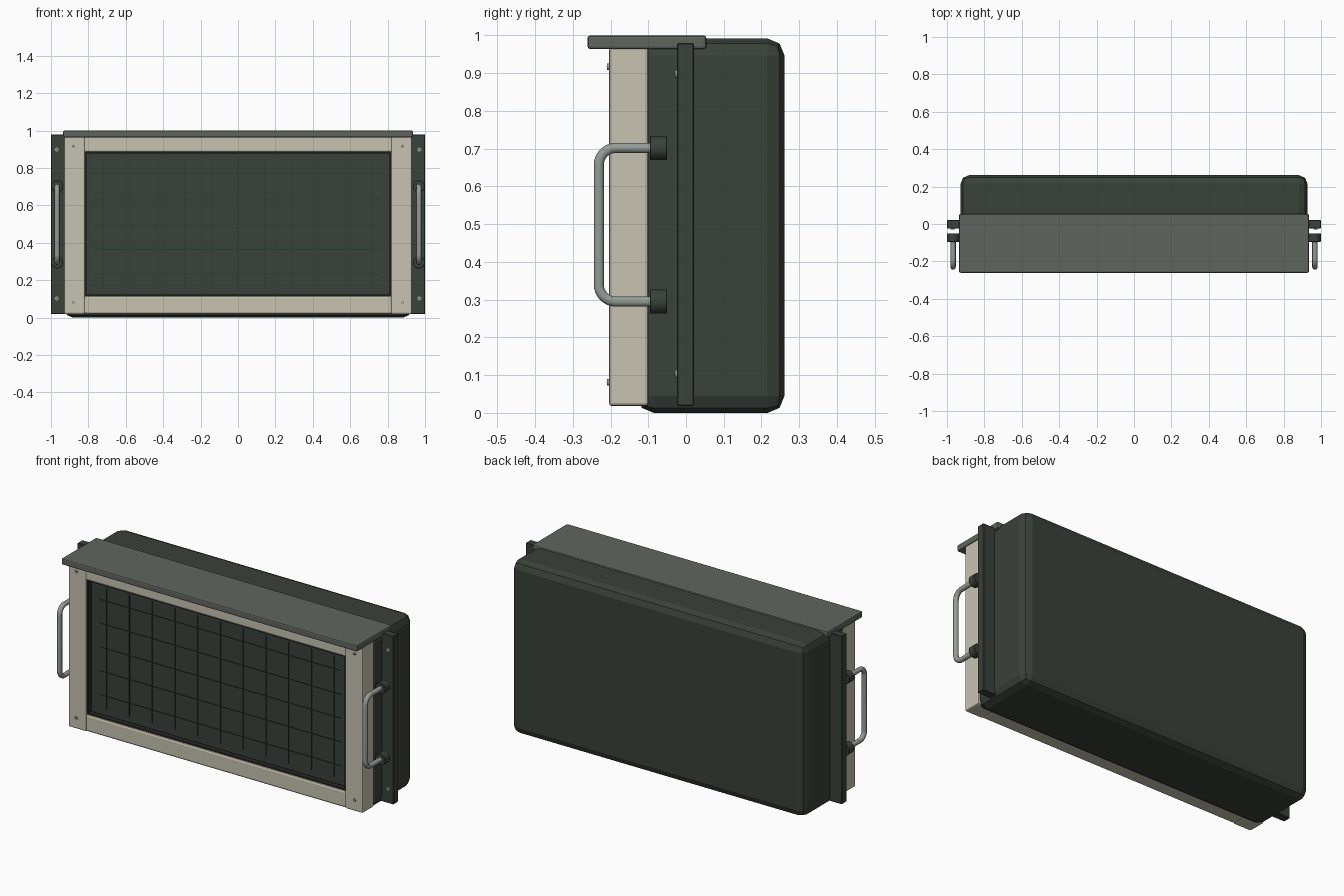
import bpy
import math
from mathutils import Vector

cube = bpy.data.objects.get("Cube")
if cube:
    bpy.data.objects.remove(cube, do_unlink=True)


def make_material(name, rgb):
    mat = bpy.data.materials.new(name)
    mat.use_nodes = True
    color = (*rgb, 1.0)
    mat.diffuse_color = color
    mat.node_tree.nodes["Principled BSDF"].inputs["Base Color"].default_value = color
    return mat


HOUSING = make_material("dark green housing", (0.042, 0.052, 0.042))
FRAME = make_material("warm beige frame", (0.57, 0.55, 0.44))
VISOR = make_material("grey green visor", (0.115, 0.13, 0.113))
STEEL = make_material("brushed steel", (0.3, 0.34, 0.31))
GLASS = make_material("dark screen", (0.042, 0.053, 0.042))
GRID = make_material("deep green grid", (0.016, 0.045, 0.03))
RUBBER = make_material("black gasket", (0.02, 0.022, 0.02))


def finish(obj, name, mat, bevel=0.0, segments=2):
    obj.name = name
    obj.data.materials.append(mat)
    if bevel:
        mod = obj.modifiers.new("soft_edges", "BEVEL")
        mod.width = bevel
        mod.segments = segments
    return obj


def box(name, mat, x, y, z, bevel=0.0, segments=2):
    """Box given by its (low, high) range on each axis."""
    bpy.ops.mesh.primitive_cube_add(size=1)
    obj = bpy.context.object
    ranges = (x, y, z)
    center = Vector([(a + b) / 2 for a, b in ranges])
    for v in obj.data.vertices:
        v.co = Vector([v.co[i] * (ranges[i][1] - ranges[i][0]) for i in range(3)])
    obj.location = center
    return finish(obj, name, mat, bevel, segments)


def rod(name, mat, x, z, y, radius, sides=20, bevel=0.0):
    """Cylinder running along y between the two given values."""
    bpy.ops.mesh.primitive_cylinder_add(
        vertices=sides, radius=radius, depth=y[1] - y[0],
        location=(x, (y[0] + y[1]) / 2, z), rotation=(math.pi / 2, 0, 0))
    obj = finish(bpy.context.object, name, mat, bevel, 1)
    bpy.ops.object.shade_smooth_by_angle(angle=math.radians(35))
    return obj


def handle_path(x, back, front, low, high, radius):
    """U-shaped path with two rounded corners."""
    points = [(x, back, low)]
    for zc, start in ((low + radius, 270), (high - radius, 180)):
        for i in range(9):
            a = math.radians(start - i * 90 / 8)
            points.append((x, front + radius + radius * math.cos(a),
                           zc + radius * math.sin(a)))
    points.append((x, back, high))
    return points


def tube(name, mat, points, radius):
    curve = bpy.data.curves.new(name, "CURVE")
    curve.dimensions = "3D"
    curve.bevel_depth = radius
    curve.bevel_resolution = 3
    curve.use_fill_caps = True
    spline = curve.splines.new("POLY")
    spline.points.add(len(points) - 1)
    for p, co in zip(spline.points, points):
        p.co = (*co, 1)
    obj = bpy.data.objects.new(name, curve)
    bpy.context.collection.objects.link(obj)
    curve.materials.append(mat)
    return obj


# Rear housing and overhanging visor
box("housing", HOUSING, (-0.927, 0.927), (-0.13, 0.261), (0, 0.992), 0.045)
box("visor", VISOR, (-0.935, 0.935), (-0.261, 0.054), (0.964, 1.0), 0.007)

# Front frame rails
box("top_rail", FRAME, (-0.825, 0.825), (-0.202, -0.1), (0.885, 0.97), 0.008)
box("bottom_rail", FRAME, (-0.825, 0.825), (-0.202, -0.1), (0.018, 0.117), 0.012)

# Recessed screen with gasket
box("screen", GLASS, (-0.82, 0.82), (-0.157, -0.12), (0.11, 0.89))
for z in (0.115, 0.878):
    box("gasket_rail", RUBBER, (-0.82, 0.82), (-0.195, -0.165), (z, z + 0.008))

# Screen graticule
for i in range(-5, 6):
    c = i * 0.144
    box("grid_column", GRID, (c - 0.0015, c + 0.0015), (-0.162, -0.156), (0.155, 0.847))
for i in range(-2, 3):
    c = 0.5 + i * 0.136
    box("grid_row", GRID, (-0.763, 0.763), (-0.161, -0.156), (c - 0.0015, c + 0.0015))

# Parts repeated on both sides
for side, s in (("left", 1), ("right", -1)):
    def span(a, b):
        return tuple(sorted((s * a, s * b)))

    box(side + "_stile", FRAME, span(0.818, 0.931), (-0.204, -0.1), (0.018, 0.97), 0.008)
    box(side + "_gasket", RUBBER, span(0.811, 0.82), (-0.195, -0.165), (0.117, 0.885))
    box(side + "_rack_ear", HOUSING, span(0.915, 1.0), (-0.024, 0.021), (0.018, 0.98), 0.003, 1)

    # Carrying handle on two round bosses
    path = handle_path(s * 0.967, -0.06, -0.231, 0.295, 0.702, 0.045)
    tube(side + "_handle", STEEL, path, 0.014)
    for z in (0.295, 0.702):
        rod(side + "_handle_boss", HOUSING, s * 0.967, z, (-0.096, -0.05), 0.032, 24, 0.002)

    # Screws with slots
    for x, y, zs, r in ((0.88, -0.204, (0.081, 0.917), 0.009),
                        (0.97, -0.024, (0.103, 0.898), 0.011)):
        for z in zs:
            rod(side + "_screw", STEEL, s * x, z, (y - 0.005, y + 0.01), r, 16)
            box(side + "_screw_slot", RUBBER, (s * x - 0.006, s * x + 0.006),
                (y - 0.006, y - 0.004), (z - 0.001, z + 0.001))
